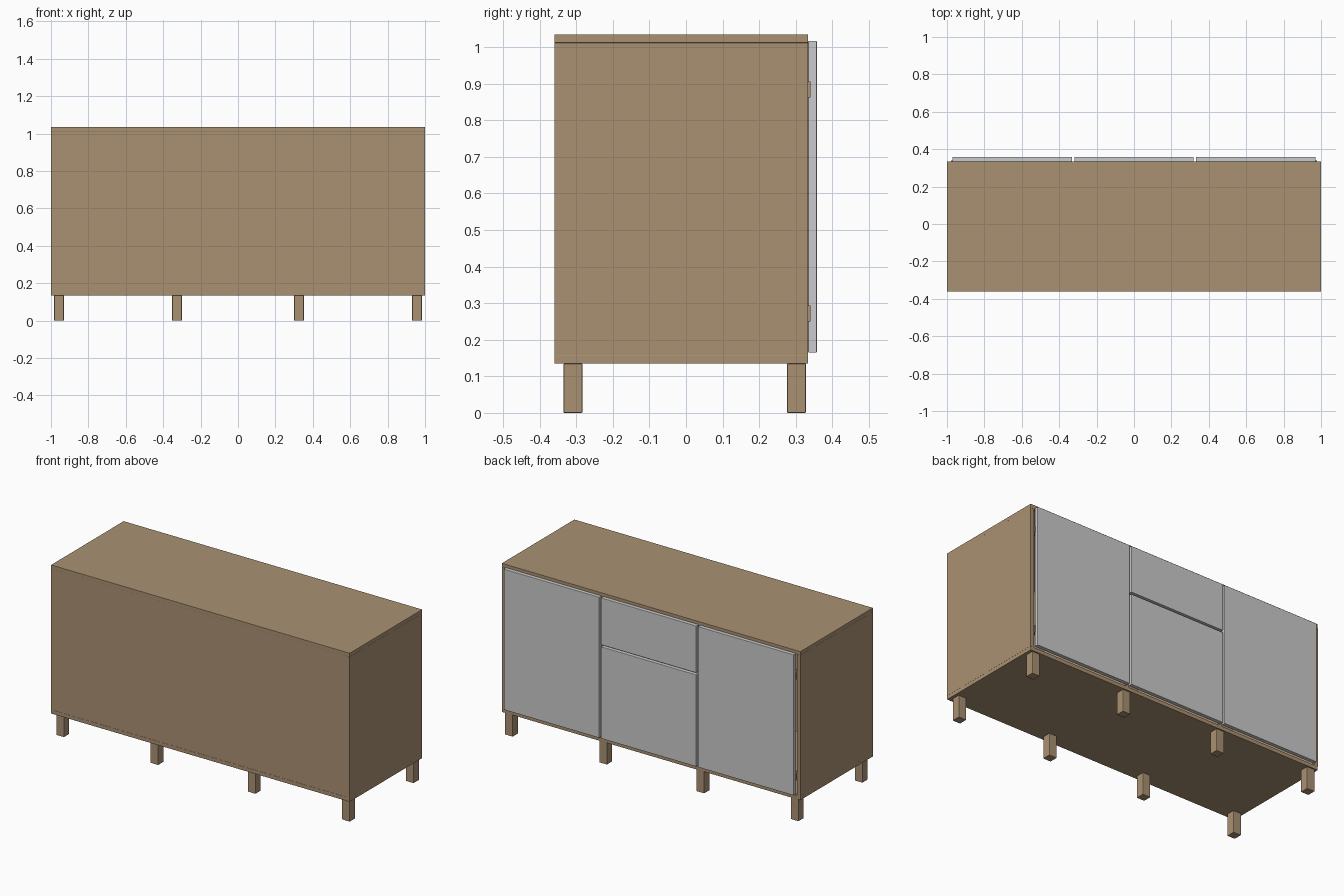
import bpy

if "Cube" in bpy.data.objects:
    bpy.data.objects.remove(bpy.data.objects["Cube"])

def material(name, col):
    m = bpy.data.materials.new(name)
    m.diffuse_color = (*col, 1)
    m.use_nodes = True
    m.node_tree.nodes["Principled BSDF"].inputs["Base Color"].default_value = m.diffuse_color
    return m

wood = material("light wood", (0.40, 0.285, 0.17))
grey = material("pale grey", (0.60, 0.60, 0.61))

def box(name, x, y, z, mat, bevel=0.0):
    """Box from (min, max) ranges, with an optional fine edge bevel."""
    bpy.ops.mesh.primitive_cube_add(size=1)
    ob = bpy.context.object
    ob.name = name
    for v in ob.data.vertices:
        v.co = [lo + (c + 0.5) * (hi - lo) for c, (lo, hi) in zip(v.co, (x, y, z))]
    ob.data.materials.append(mat)
    if bevel:
        b = ob.modifiers.new("edge", 'BEVEL')
        b.width, b.segments = bevel, 2
    return ob

BACK, FACE = -0.36, 0.334      # closed side and door side of the carcass
Z0, Z1, T = 0.135, 1.035, 0.023
LOW, HIGH = Z0 + T, Z1 - T
DOOR_Z = (0.165, 1.017)
SPLIT, GAP = 0.727, 0.006      # drawer line and half gap between fronts
DIV = 0.325

# carcass
box("top_panel", (-1, 1), (BACK, FACE), (HIGH, Z1), wood, 0.001)
box("bottom_panel", (-1, 1), (BACK, FACE), (Z0, LOW), wood, 0.001)
box("back_panel", (-1 + T, 1 - T), (BACK + 0.001, BACK + 0.015), (LOW, HIGH), wood)

# mirrored parts on the left and right
for side, s in (("left", -1), ("right", 1)):
    def span(a, b):
        return tuple(sorted((s * a, s * b)))
    box(side + "_side_panel", span(1 - T, 1), (BACK, FACE), (LOW, HIGH), wood)
    box(side + "_divider", span(DIV - 0.011, DIV + 0.011), (BACK + 0.015, FACE - 0.002), (LOW, HIGH), wood)
    box(side + "_door", span(DIV + GAP, 0.971), (FACE, 0.358), DOOR_Z, grey, 0.002)
    # hinges peeking out beside the doors
    for level, z in (("lower", 0.272), ("upper", 0.884)):
        box(f"{side}_{level}_hinge", span(0.955, 0.979), (FACE - 0.03, 0.340),
            (z - 0.022, z + 0.022), wood)
    # legs
    for row, y in (("rear", -0.309), ("front", 0.302)):
        for pos, x in (("outer", 0.957), ("inner", 0.326)):
            box(f"{side}_{row}_{pos}_leg", span(x - 0.026, x + 0.026), (y - 0.026, y + 0.026),
                (0, Z0), wood, 0.003)

# middle drawer fronts
mid = (-DIV + GAP, DIV - GAP)
box("upper_drawer_front", mid, (FACE, 0.358), (SPLIT + GAP, DOOR_Z[1]), grey, 0.002)
box("lower_drawer_front", mid, (FACE, 0.358), (DOOR_Z[0], SPLIT - GAP), grey, 0.002)
